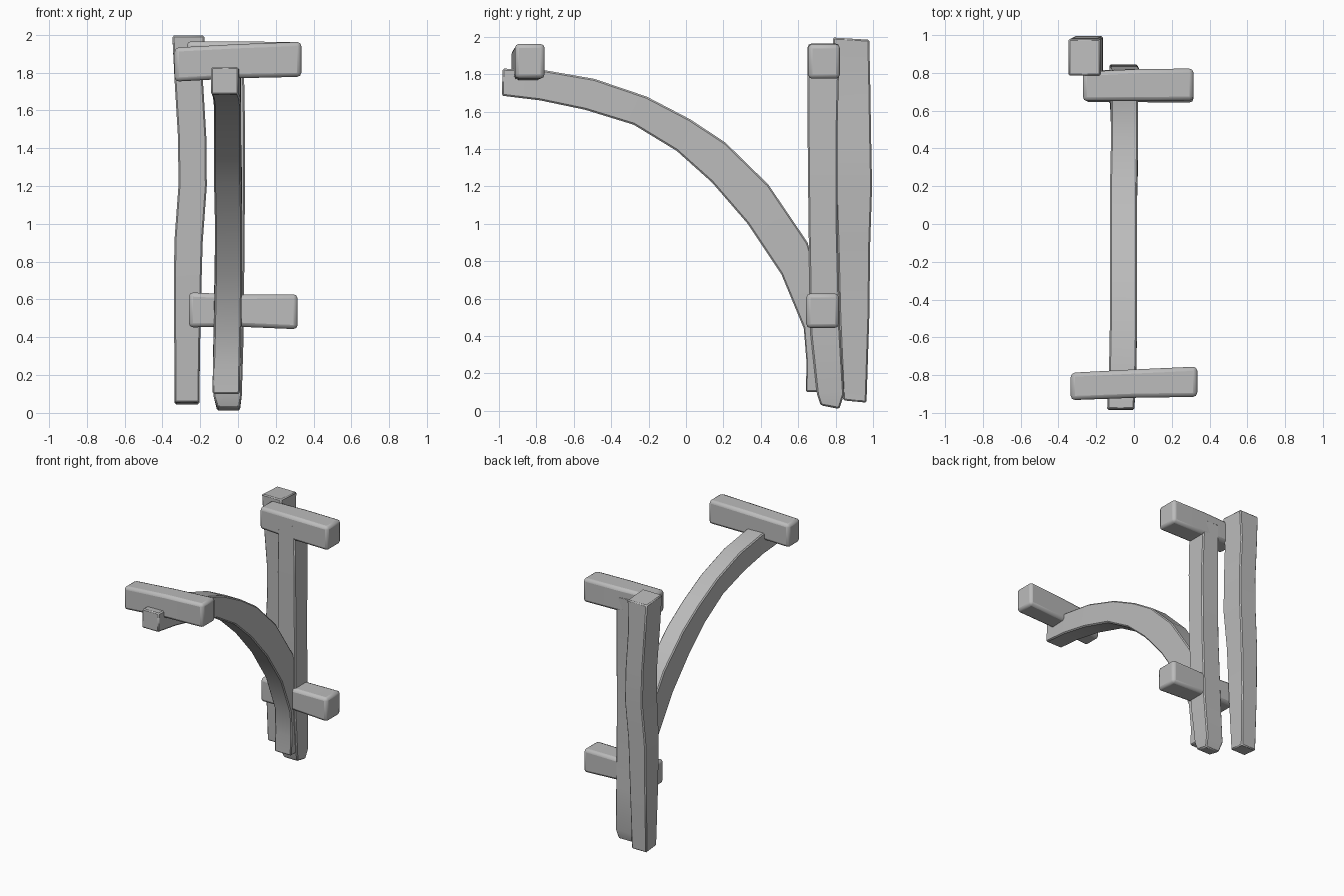
import bpy, bmesh, math

cube = bpy.data.objects.get("Cube")
if cube:
    bpy.data.objects.remove(cube, do_unlink=True)

grey = bpy.data.materials.new("plain_grey")
grey.use_nodes = True
COLOUR = (0.5, 0.5, 0.5, 1)
grey.diffuse_color = COLOUR
grey.node_tree.nodes["Principled BSDF"].inputs["Base Color"].default_value = COLOUR


def loft(name, rings, bevel, segments=1):
    """Skin four-cornered sections into one timber with softened edges."""
    bm = bmesh.new()
    rows = [[bm.verts.new(p) for p in ring] for ring in rings]
    for a, b in zip(rows, rows[1:]):
        for i in range(4):
            j = (i + 1) % 4
            bm.faces.new((a[i], a[j], b[j], b[i]))
    bm.faces.new(rows[0][::-1])
    bm.faces.new(rows[-1])
    bmesh.ops.recalc_face_normals(bm, faces=bm.faces)
    mesh = bpy.data.meshes.new(name)
    bm.to_mesh(mesh)
    bm.free()
    mesh.materials.append(grey)
    obj = bpy.data.objects.new(name, mesh)
    bpy.context.collection.objects.link(obj)
    mod = obj.modifiers.new("worn_edges", 'BEVEL')
    mod.width, mod.segments = bevel, segments
    mod.limit_method, mod.angle_limit = 'ANGLE', math.radians(40)
    bpy.ops.object.select_all(action='DESELECT')
    obj.select_set(True)
    bpy.context.view_layer.objects.active = obj
    bpy.ops.object.shade_smooth_by_angle(angle=math.radians(35))
    return obj


def post(name, stations, bevel, tilt_low=0, tilt_high=0):
    """Upright timber; each station is z, x centre, x width, front y, back y."""
    rings = []
    for k, (z, x, w, y0, y1) in enumerate(stations):
        t = tilt_low if k == 0 else tilt_high if k == len(stations) - 1 else 0
        h = w / 2
        rings.append([(x - h, y0, z - t), (x + h, y0, z - t),
                      (x + h, y1, z + t), (x - h, y1, z + t)])
    return loft(name, rings, bevel)


def beam(name, stations):
    """Crosswise timber; each station is x, y centre, z centre, depth, height."""
    rings = [[(x, y - d / 2, z - h / 2), (x, y + d / 2, z - h / 2),
              (x, y + d / 2, z + h / 2), (x, y - d / 2, z + h / 2)]
             for x, y, z, d, h in stations]
    return loft(name, rings, 0.022, 2)


# Uprights, gently bowed
post("tall_back_post", [
    (0.05, -0.27, 0.13, 0.84, 0.965), (0.5, -0.268, 0.14, 0.82, 0.98),
    (0.9, -0.262, 0.15, 0.81, 0.985), (1.2, -0.24, 0.15, 0.80, 0.995),
    (1.45, -0.242, 0.15, 0.80, 0.99), (1.75, -0.26, 0.15, 0.79, 0.985),
    (1.99, -0.262, 0.17, 0.785, 0.98)], 0.008, -0.006, -0.006)
post("front_post", [
    (0.02, -0.05, 0.12, 0.72, 0.82), (0.09, -0.055, 0.15, 0.70, 0.845),
    (0.42, -0.05, 0.16, 0.665, 0.825), (1.0, -0.042, 0.155, 0.655, 0.81),
    (1.5, -0.04, 0.155, 0.65, 0.81), (1.9, -0.04, 0.14, 0.65, 0.82)], 0.008, -0.01)

# Crossbeams
beam("upper_crossbeam", [(-0.27, 0.728, 1.88, 0.155, 0.17), (0.02, 0.735, 1.872, 0.17, 0.185),
                         (0.315, 0.738, 1.868, 0.17, 0.185)])
beam("lower_crossbeam", [(-0.26, 0.73, 0.545, 0.17, 0.185), (0.02, 0.73, 0.54, 0.17, 0.17),
                         (0.315, 0.73, 0.535, 0.175, 0.185)])
beam("front_crossbeam", [(-0.335, -0.86, 1.842, 0.145, 0.18), (0, -0.845, 1.86, 0.15, 0.18),
                         (0.335, -0.835, 1.87, 0.16, 0.185)])

# Curved brace: outer y, outer z, inner y, inner z, x centre
arc = [(-0.98, 1.83, -0.985, 1.685, -0.07), (-0.75, 1.82, -0.78, 1.66, -0.06),
       (-0.49, 1.775, -0.54, 1.61, -0.055), (-0.21, 1.68, -0.28, 1.53, -0.055),
       (0.02, 1.56, -0.05, 1.39, -0.055), (0.21, 1.435, 0.14, 1.22, -0.055),
       (0.44, 1.21, 0.33, 1.0, -0.05), (0.65, 0.9, 0.51, 0.73, -0.05),
       (0.74, 0.6, 0.63, 0.44, -0.055), (0.765, 0.3, 0.645, 0.25, -0.06),
       (0.75, 0.1, 0.64, 0.1, -0.063)]
half = 0.072
loft("curved_brace", [[(x - half, yo, zo), (x + half, yo, zo),
                       (x + half, yi, zi), (x - half, yi, zi)]
                      for yo, zo, yi, zi, x in arc], 0.008)
